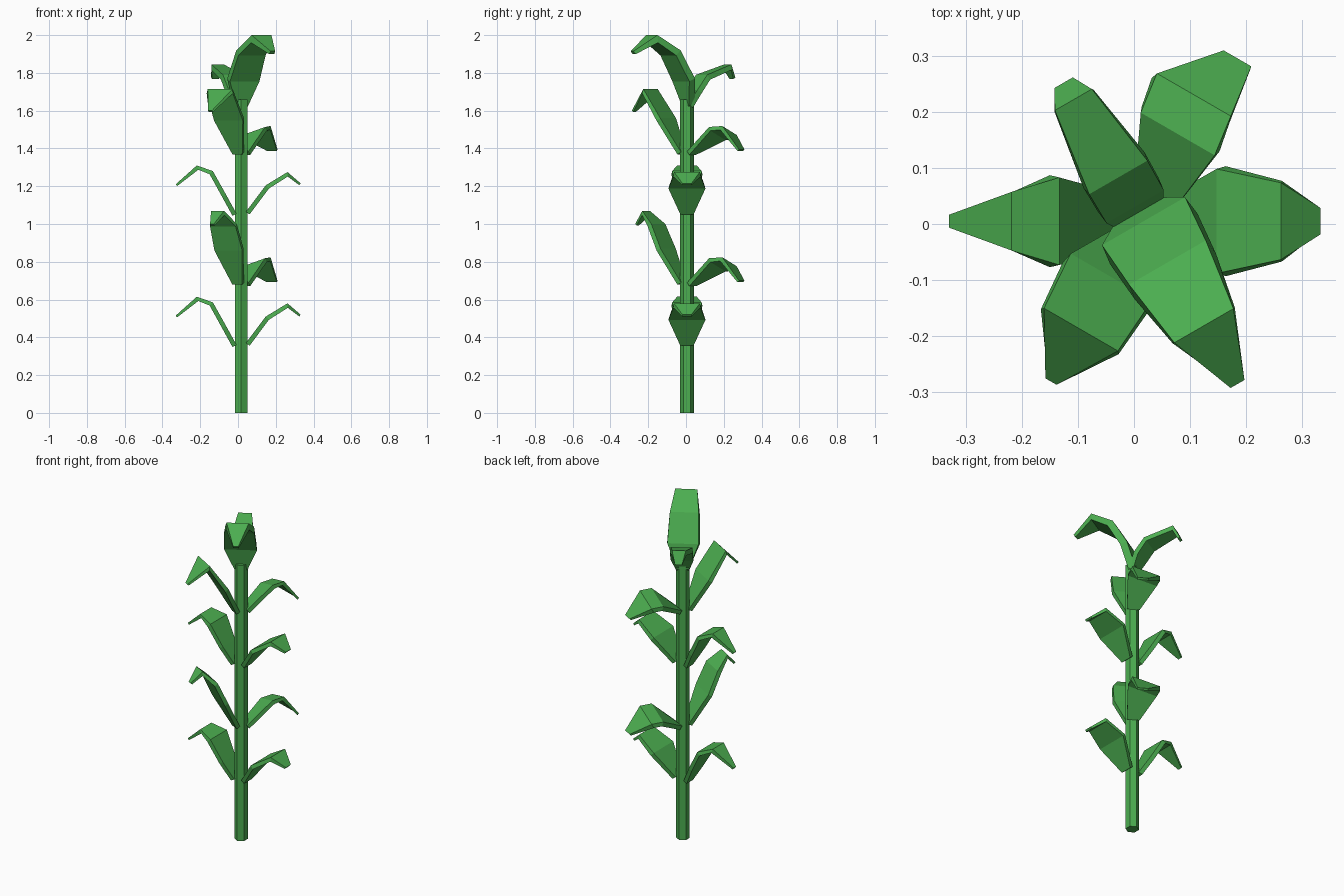
import bpy, bmesh, math
from mathutils import Vector

cube = bpy.data.objects.get("Cube")
if cube:
    bpy.data.objects.remove(cube, do_unlink=True)

green = bpy.data.materials.new("leaf_green")
green.use_nodes = True
green.diffuse_color = (0.072, 0.42, 0.08, 1)
green.node_tree.nodes["Principled BSDF"].inputs["Base Color"].default_value = green.diffuse_color

CENTRE = Vector((0.017, 0.005, 0))


def finish(name, bm):
    bmesh.ops.recalc_face_normals(bm, faces=bm.faces[:])
    mesh = bpy.data.meshes.new(name)
    bm.to_mesh(mesh)
    bm.free()
    mesh.materials.append(green)
    ob = bpy.data.objects.new(name, mesh)
    bpy.context.collection.objects.link(ob)


def leaf(name, angle, path, lift=0.0, thick=0.024):
    """Sweep a flat box section along (reach, height, half width, shift, tilt)."""
    a = math.radians(angle)
    out = Vector((math.cos(a), math.sin(a), 0))
    side = Vector((math.sin(a), -math.cos(a), 0))
    up = Vector((0, 0, 1))
    bm = bmesh.new()
    rings = []
    for i, (r, z, w, *extra) in enumerate(path):
        shift, tilt = extra or (0, 0)
        before, after = path[max(i - 1, 0)], path[min(i + 1, len(path) - 1)]
        run = Vector((after[0] - before[0], after[1] - before[1])).normalized()
        normal = up * run.x - out * run.y
        mid = CENTRE + out * r + up * (z + lift) + side * shift
        across = side * w + up * tilt
        t = normal * thick * (0.5 if i == len(path) - 1 else 1)
        corners = (mid - across * 0.95, mid + across * 0.95,
                   mid + across - t, mid - across - t)
        rings.append([bm.verts.new(c) for c in corners])
    for low, high in zip(rings, rings[1:]):
        for k in range(4):
            n = (k + 1) % 4
            bm.faces.new((low[k], low[n], high[n], high[k]))
    bm.faces.new(rings[0])
    bm.faces.new(rings[-1])
    finish(name, bm)


# Six-sided stalk
bm = bmesh.new()
bmesh.ops.create_cone(bm, cap_ends=True, segments=6, radius1=0.037, radius2=0.037, depth=1.66)
bmesh.ops.translate(bm, verts=bm.verts[:], vec=CENTRE + Vector((0, 0, 0.83)))
finish("stalk", bm)

# Leaf paths
left = [(.025, .37, .035), (.13, .51, .098), (.245, .58, .072), (.315, .52, .025)]
right = [(.025, .36, .03), (.08, .46, .062), (.15, .585, .082), (.235, .615, .055), (.347, .515, .012)]
back = [(.02, .69, .035), (.165, .795, .08, -.025, .025),
        (.24, .80, .08, -.035, .025), (.335, .70, .03, 0, 0)]
front_low = [(.02, .69, .03), (.115, .87, .085), (.175, 1.0, .078), (.25, 1.07, .042), (.31, 1.0, .012)]
front_high = [(.02, 1.38, .03), (.115, 1.56, .088), (.223, 1.715, .08), (.33, 1.6, .012)]

# Repeated whorls up the stalk
for tier, lift in (("lower", 0), ("upper", 0.695)):
    leaf(tier + "_left_leaf", 0, left, lift)
    leaf(tier + "_right_leaf", 180, right, lift)
    leaf(tier + "_back_leaf", 60, back, lift)
leaf("lower_front_leaf", -120, front_low)
leaf("upper_front_leaf", -120, front_high)

# Top pair of leaves
leaf("crown_front_leaf", -60, [(-.03, 1.63, .035), (.0, 1.77, .09), (.085, 1.92, .083),
                               (.215, 2.0, .064), (.335, 1.915, .015)], thick=0.04)
leaf("crown_back_leaf", 120, [(-.01, 1.63, .035), (.03, 1.71, .062), (.09, 1.79, .063),
                              (.25, 1.845, .04), (.285, 1.775, .02)], thick=0.03)
